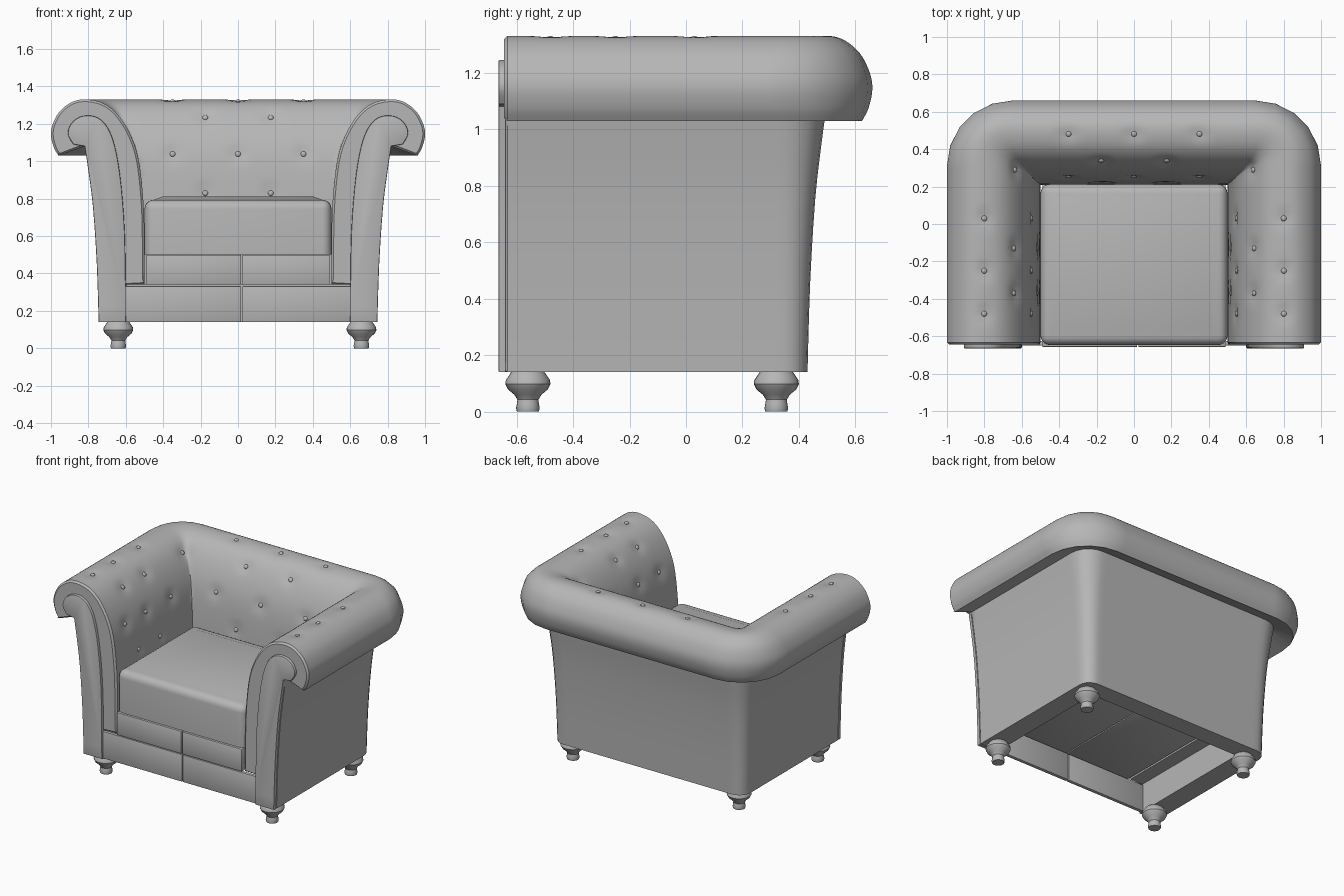
import bpy, bmesh, math
from mathutils import Vector, Matrix
from mathutils.bvhtree import BVHTree

if "Cube" in bpy.data.objects:
    bpy.data.objects.remove(bpy.data.objects["Cube"], do_unlink=True)

leather = bpy.data.materials.new("grey_leather")
leather.use_nodes = True
GREY = (0.47, 0.47, 0.47, 1)
leather.diffuse_color = GREY
leather.node_tree.nodes["Principled BSDF"].inputs["Base Color"].default_value = GREY


def finish(name, bm, mirror=False, angle=35):
    """Turn a bmesh into a named, smooth shaded object."""
    mesh = bpy.data.meshes.new(name)
    bm.to_mesh(mesh)
    bm.free()
    mesh.materials.append(leather)
    ob = bpy.data.objects.new(name, mesh)
    bpy.context.collection.objects.link(ob)
    bpy.ops.object.select_all(action='DESELECT')
    ob.select_set(True)
    bpy.context.view_layer.objects.active = ob
    bpy.ops.object.shade_smooth_by_angle(angle=math.radians(angle))
    if mirror:
        ob.modifiers.new("Mirror", 'MIRROR')
    return ob


def smooth_curve(pts, n):
    """Catmull-Rom curve through 2D points."""
    p = [Vector(q) for q in [pts[0], *pts, pts[-1]]]
    out = []
    for a, b, c, d in zip(p, p[1:], p[2:], p[3:]):
        for i in range(n):
            t = i / n
            out.append(0.5 * (2 * b + (c - a) * t + (2 * a - 5 * b + 4 * c - d) * t ** 2
                              + (3 * b - a - 3 * c + d) * t ** 3))
    return out + [p[-1]]


def box(name, lo, hi, bevel, segments=2):
    bm = bmesh.new()
    size = Vector(hi) - Vector(lo)
    mid = (Vector(hi) + Vector(lo)) / 2
    bmesh.ops.create_cube(bm, size=1, matrix=Matrix.Translation(mid) @ Matrix.Diagonal((*size, 1)))
    bmesh.ops.bevel(bm, geom=bm.edges[:], offset=bevel, segments=segments, profile=0.5, affect='EDGES')
    return finish(name, bm)


# Cross-section of the rolled arm: rim, inner face with roll, outer panel
FRONT, INNER_X, INNER_Y = -0.645, 0.5, 0.21
inner = smooth_curve([(0.5, 0.34), (0.5, 0.6), (0.507, 0.8), (0.53, 1.0), (0.57, 1.13),
                      (0.635, 1.24), (0.71, 1.305), (0.8, 1.33), (0.88, 1.32), (0.95, 1.27),
                      (0.99, 1.2), (1.0, 1.14), (0.985, 1.075), (0.96, 1.03)], 5)
outer = smooth_curve([(0.82, 1.08), (0.8, 0.95), (0.775, 0.75), (0.755, 0.45), (0.745, 0.14)], 3)
profile = [Vector((0.6, 0.14)), Vector((0.6, 0.34))] + inner + outer
count = len(profile)


def sweep_point(p, stage, t):
    """Place a profile point along arm, rounded corner or back."""
    d = p.x - INNER_X
    r = 1.4 * d * d
    cx, cy = p.x - r, INNER_Y + 0.9 * d - r
    if stage == "arm":
        return (p.x, FRONT + 0.012 + (cy - FRONT - 0.012) * t, p.y)
    if stage == "corner":
        a = t * math.pi / 2
        return (cx + r * math.cos(a), cy + r * math.sin(a), p.y)
    return (cx * (1 - t), cy + r, p.y)


# Half of the upholstered shell, mirrored across the middle
bm = bmesh.new()
rings = []
lip = []
for i, p in enumerate(profile):
    run = (profile[(i + 1) % count] - profile[i - 1]).normalized()
    q = p + 0.012 * Vector((run.y, -run.x))
    lip.append(bm.verts.new((q.x, FRONT, q.y)))
rings.append(lip)
stations = [("arm", i / 30) for i in range(31)]
stations += [("corner", i / 5) for i in range(1, 6)]
stations += [("back", i / 18) for i in range(1, 19)]
for stage, t in stations:
    rings.append([bm.verts.new(sweep_point(p, stage, t)) for p in profile])
for a, b in zip(rings, rings[1:]):
    for i in range(count):
        j = (i + 1) % count
        bm.faces.new((a[i], a[j], b[j], b[i]))
bm.faces.new(lip)
bmesh.ops.remove_doubles(bm, verts=bm.verts[:], dist=0.0004)
bmesh.ops.recalc_face_normals(bm, faces=bm.faces[:])
if max(bm.faces, key=lambda f: f.calc_center_median().z).normal.z < 0:
    bmesh.ops.reverse_faces(bm, faces=bm.faces[:])
bm.normal_update()

# Button rows: arm rows run along y, back rows along x
spots = []
for x, z in [(0.8, 1.33), (0.55, 1.04)]:
    spots += [(x, y, z) for y in (0.03, -0.25, -0.48)]
for x, z in [(0.635, 1.24), (0.507, 0.83)]:
    spots += [(x, y, z) for y in (-0.13, -0.37)]
for y, z in [(0.48, 1.33), (0.25, 1.04)]:
    spots += [(x, y, z) for x in (0, 0.35)]
for y, z in [(0.33, 1.24), (0.217, 0.83)]:
    spots.append((0.175, y, z))
spots.append((0.62, 0.29, 1.24))

# Sink a dimple at each button and seat the button in it
tree = BVHTree.FromBMesh(bm)
hits = [tree.find_nearest(Vector(s))[:2] for s in spots]
for v in bm.verts:
    if v.co.y < FRONT + 0.02:
        continue
    push = sum(0.013 * math.exp(-((v.co - loc).length / 0.04) ** 2) for loc, _ in hits)
    v.co -= v.normal * push
    if abs(v.co.x) < 0.002:
        v.co.x = 0
finish("upholstered_shell", bm, mirror=True)

bm = bmesh.new()
for loc, normal in hits:
    turn = normal.to_track_quat('Z', 'Y').to_matrix().to_4x4()
    place = Matrix.Translation(loc - normal * 0.009) @ turn @ Matrix.Diagonal((1, 1, 0.6, 1))
    bmesh.ops.create_uvsphere(bm, u_segments=12, v_segments=8, radius=0.015, matrix=place)
finish("tuft_buttons", bm, mirror=True)

# Raised scroll facing on each arm front
outline = smooth_curve([(0.6, 0.14), (0.605, 0.6), (0.63, 0.92), (0.67, 1.12), (0.73, 1.22),
                        (0.81, 1.245), (0.88, 1.215), (0.91, 1.15), (0.88, 1.09)], 4)
outline += smooth_curve([(0.82, 1.08), (0.8, 0.95), (0.775, 0.75), (0.755, 0.45), (0.745, 0.14)], 3)
bm = bmesh.new()
face = bm.faces.new([bm.verts.new((p.x, -0.64, p.y)) for p in outline])
front = bmesh.ops.extrude_face_region(bm, geom=[face])["geom"]
moved = [g for g in front if isinstance(g, bmesh.types.BMVert)]
bmesh.ops.translate(bm, verts=moved, vec=(0, -0.025, 0))
bmesh.ops.recalc_face_normals(bm, faces=bm.faces[:])
rim = [e for e in bm.edges if all(v.co.y < -0.66 for v in e.verts)]
bmesh.ops.bevel(bm, geom=rim, offset=0.006, segments=2, profile=0.5, affect='EDGES')
finish("arm_scroll_facing", bm, mirror=True)

# Base rail and seat platform, each split by a centre seam
SEAM = 0.02
for side, x0, x1 in [("right", -1, SEAM - 0.003), ("left", SEAM + 0.003, 1)]:
    box("base_rail_" + side, (max(x0, -0.605), -0.65, 0.14), (min(x1, 0.605), -0.625, 0.332), 0.004)
    box("seat_platform_" + side, (max(x0, -0.49), -0.658, 0.34), (min(x1, 0.49), 0.215, 0.5), 0.006)

# Seat cushion with rounded top and slight crown
bm = bmesh.new()
bmesh.ops.create_cube(bm, size=1, matrix=Matrix.Translation((0, -0.217, 0.648))
                      @ Matrix.Diagonal((1.0, 0.86, 0.292, 1)))
low = [e for e in bm.edges if all(v.co.z < 0.6 for v in e.verts)]
high = [e for e in bm.edges if e not in low]
bmesh.ops.bevel(bm, geom=high, offset=0.05, segments=5, profile=0.5, affect='EDGES')
top = max(bm.faces, key=lambda f: f.calc_center_median().z)
bmesh.ops.inset_region(bm, faces=[top], thickness=0.07)
bmesh.ops.translate(bm, verts=top.verts[:], vec=(0, 0, 0.018))
finish("seat_cushion", bm, angle=50)

# Turned feet
turning = [(0.0, 0.0), (0.039, 0.0), (0.042, 0.012), (0.039, 0.028), (0.037, 0.042), (0.048, 0.06),
           (0.07, 0.078), (0.08, 0.097), (0.078, 0.112), (0.067, 0.128), (0.058, 0.142)]
for row, y in [("front", -0.56), ("back", 0.32)]:
    for side, x in [("right", -0.64), ("left", 0.66)]:
        bm = bmesh.new()
        verts = [bm.verts.new((r, 0, z)) for r, z in turning]
        edges = [bm.edges.new(pair) for pair in zip(verts, verts[1:])]
        bmesh.ops.spin(bm, geom=verts + edges, cent=(0, 0, 0), axis=(0, 0, 1),
                       angle=math.tau, steps=24, use_merge=True)
        bmesh.ops.remove_doubles(bm, verts=bm.verts[:], dist=0.0005)
        bmesh.ops.recalc_face_normals(bm, faces=bm.faces[:])
        finish(row + "_foot_" + side, bm).location = (x, y, 0)
